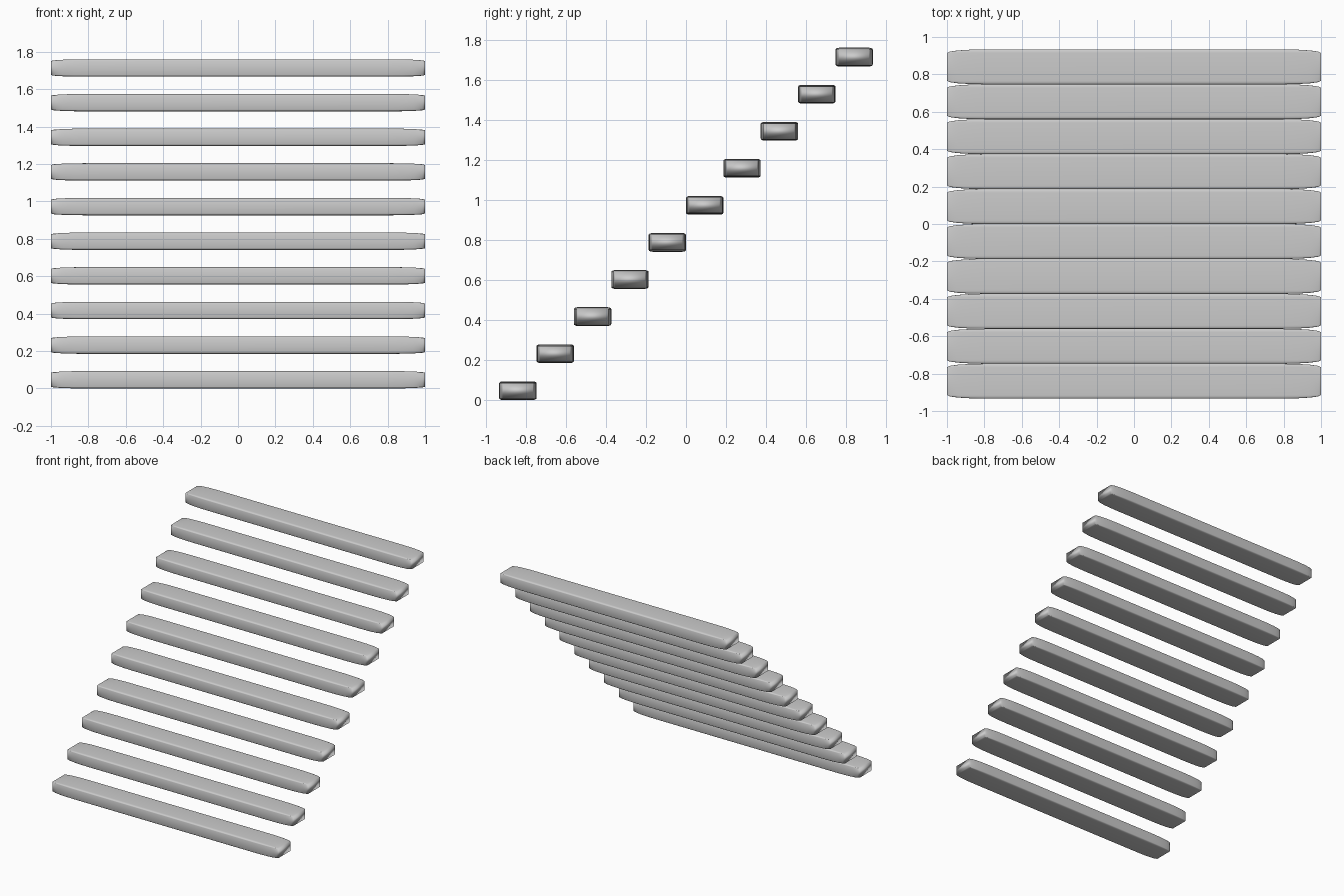
import bpy

if "Cube" in bpy.data.objects:
    bpy.data.objects.remove(bpy.data.objects["Cube"])

COUNT = 10
HALF = (1.0, 0.0933, 0.0467)      # half length, depth, thickness of a tread
RUN, RISE = 0.1867, 0.1852        # offset from one tread to the next


def add_tread(i):
    y = (i - (COUNT - 1) / 2) * RUN
    z = HALF[2] + i * RISE
    bpy.ops.mesh.primitive_cube_add(size=2, location=(0, y, z))
    tread = bpy.context.object
    tread.name = f"stair_tread_{i + 1:02d}"
    # Bevel in unscaled space, so the rounding stretches along the tread
    tread.scale = HALF
    bevel = tread.modifiers.new("rounded_edges", 'BEVEL')
    bevel.width = 0.2
    bevel.segments = 4
    bpy.ops.object.shade_smooth()


# Floating staircase rising toward the back
for i in range(COUNT):
    add_tread(i)
